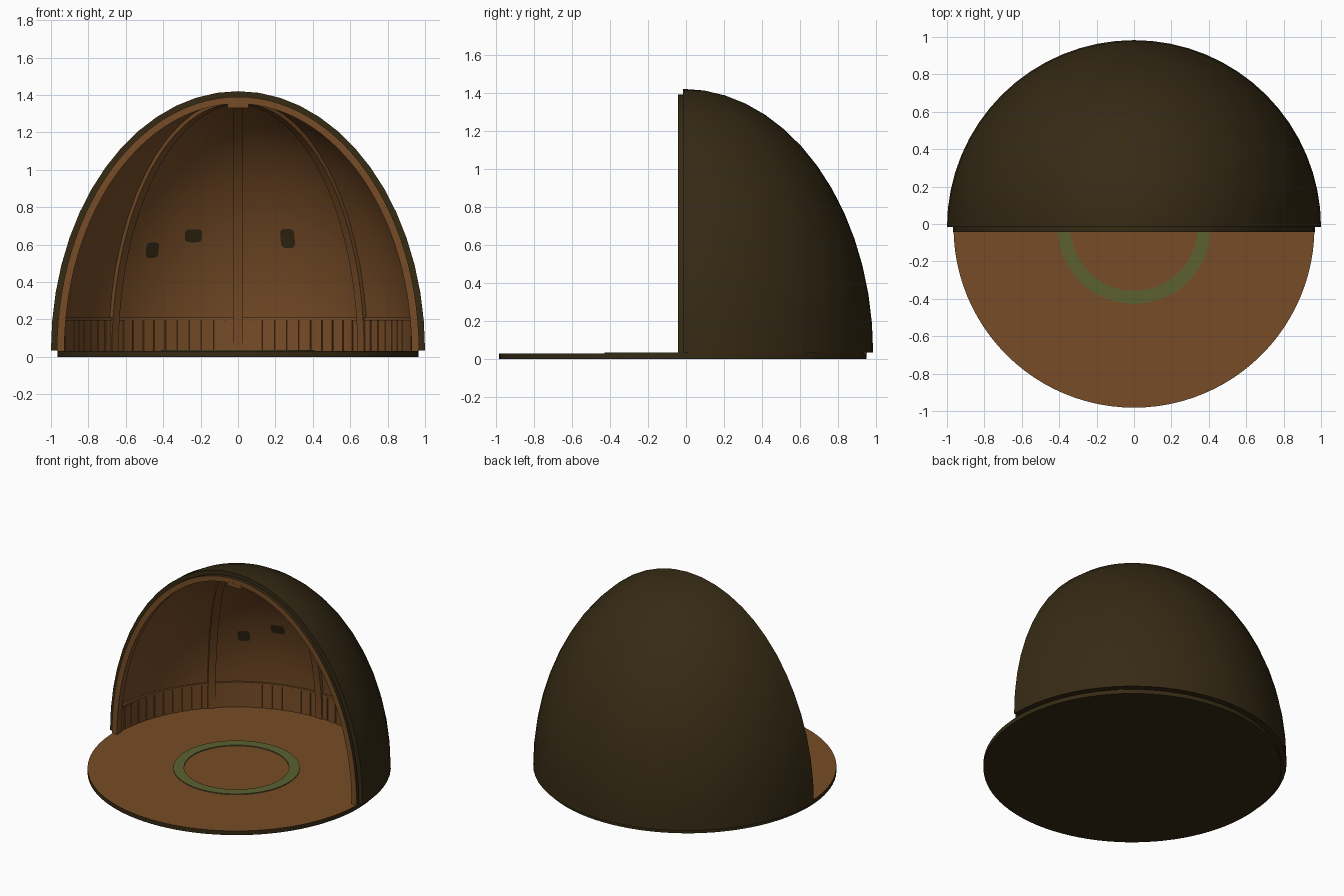
import bpy, bmesh, math
from math import sin, cos, pi

if "Cube" in bpy.data.objects:
    bpy.data.objects.remove(bpy.data.objects["Cube"])

Y0, Z0 = -0.017, 0.035      # centre of the dome plan, springing height


def material(name, rgb):
    m = bpy.data.materials.new(name)
    m.diffuse_color = (*rgb, 1)
    m.use_nodes = True
    m.node_tree.nodes["Principled BSDF"].inputs["Base Color"].default_value = m.diffuse_color
    return m


DARK = material("dark olive", (0.036, 0.023, 0.007))
BROWN = material("wood brown", (0.185, 0.073, 0.020))
GREEN = material("moss green", (0.105, 0.120, 0.030))


def finish(bm, name, mats, smooth=None, recalc=True):
    if recalc:
        bmesh.ops.recalc_face_normals(bm, faces=bm.faces)
    me = bpy.data.meshes.new(name)
    bm.to_mesh(me)
    bm.free()
    for m in mats:
        me.materials.append(m)
    ob = bpy.data.objects.new(name, me)
    bpy.context.collection.objects.link(ob)
    if smooth:
        bpy.context.view_layer.objects.active = ob
        ob.select_set(True)
        bpy.ops.object.shade_smooth_by_angle(angle=math.radians(smooth))
        ob.select_set(False)
    return ob


def egg(theta, phi, r, h):
    """Point on the half-ellipsoid with radius r and height h."""
    return (r * cos(theta) * cos(phi), Y0 + r * sin(theta) * cos(phi), Z0 + h * sin(phi))


# Half dome: dark outside and cut edge, brown lining
SEG, RINGS = 32, 14
bm = bmesh.new()
skins = []
for r, h in ((1.0, 1.385), (0.955, 1.34)):
    skin = [[bm.verts.new(egg(pi * i / SEG, pi / 2 * j / RINGS, r, h)) for i in range(SEG + 1)]
            for j in range(RINGS)]
    skin.append([bm.verts.new(egg(0, pi / 2, r, h))] * (SEG + 1))
    skins.append(skin)
for k, skin in enumerate(skins):
    for j in range(RINGS):
        for i in range(SEG):
            quad = [skin[j][i], skin[j][i + 1], skin[j + 1][i + 1], skin[j + 1][i]]
            f = bm.faces.new(list(dict.fromkeys(quad)))
            f.material_index = k
a, b = skins
for i in range(SEG):
    bm.faces.new((a[0][i], b[0][i], b[0][i + 1], a[0][i + 1]))
for i in (0, SEG):
    for j in range(RINGS):
        bm.faces.new((a[j][i], a[j + 1][i], b[j + 1][i], b[j][i]))
finish(bm, "dome_shell", [DARK, BROWN], 40)


# Arched ribs: box section swept up the lining, dark on the outer side
def rib(theta, name):
    bm = bmesh.new()
    side = (-sin(theta), cos(theta))
    n, prev = 28, None
    for j in range(n + 1):
        phi = pi / 2 * j / n
        ring = []
        for r, h, w in ((0.968, 1.355, -1), (0.968, 1.355, 1), (0.928, 1.318, 1), (0.928, 1.318, -1)):
            x, y, z = egg(theta, phi, r, h)
            ring.append(bm.verts.new((x + side[0] * w * 0.025, y + side[1] * w * 0.025,
                                      z if j else 0.03)))
        if prev:
            for k in range(4):
                f = bm.faces.new((prev[k], prev[(k + 1) % 4], ring[(k + 1) % 4], ring[k]))
                f.material_index = 0 if k == 0 else 1
        else:
            bm.faces.new(ring)
        prev = ring
    bm.faces.new(prev).material_index = 1
    finish(bm, name, [DARK, BROWN], 35)


for k in range(5):
    rib(pi * k / 4, f"arch_rib_{k + 1}")


# Curved block between two angles
def sector(bm, t0, t1, r0, r1, z0, z1, n=1):
    prev = None
    for i in range(n + 1):
        t = t0 + (t1 - t0) * i / n
        ring = [bm.verts.new((r * cos(t), Y0 + r * sin(t), z))
                for r, z in ((r0, z0), (r1, z0), (r1, z1), (r0, z1))]
        if prev:
            for k in range(4):
                bm.faces.new((prev[k], prev[(k + 1) % 4], ring[(k + 1) % 4], ring[k]))
        else:
            bm.faces.new(ring)
        prev = ring
    bm.faces.new(prev)


# Wainscot planks and trim rail
bm = bmesh.new()
N = 44
for i in range(N):
    gap = 0.004
    sector(bm, pi * i / N + gap, pi * (i + 1) / N - gap, 0.936, 0.954, 0.03, 0.197)
finish(bm, "wainscot_planks", [BROWN])
bm = bmesh.new()
sector(bm, 0, pi, 0.944, 0.954, 0.03, 0.197, 48)
finish(bm, "wainscot_backing", [BROWN], 35)
bm = bmesh.new()
sector(bm, 0, pi, 0.930, 0.954, 0.195, 0.21, 48)
finish(bm, "wainscot_rail", [BROWN], 35)

# Half-round hub where the ribs meet
bm = bmesh.new()
pts = [(0.055, Y0 - 0.026), *[(0.055 * cos(pi * i / 12), Y0 + 0.055 * sin(pi * i / 12)) for i in range(13)],
       (-0.055, Y0 - 0.026)]
f = bm.faces.new([bm.verts.new((x, y, 1.33)) for x, y in pts])
up = bmesh.ops.extrude_face_region(bm, geom=[f])["geom"]
bmesh.ops.translate(bm, vec=(0, 0, 0.03), verts=[v for v in up if isinstance(v, bmesh.types.BMVert)])
finish(bm, "rib_hub", [BROWN], 35)

# Floor disc: brown top, dark edge and underside
bm = bmesh.new()
bmesh.ops.create_cone(bm, cap_ends=True, segments=96, radius1=0.965, radius2=0.965, depth=0.03)
bmesh.ops.translate(bm, vec=(0, Y0, 0.015), verts=bm.verts)
bm.normal_update()
for f in bm.faces:
    f.material_index = 1 if f.normal.z > 0.5 else 0
finish(bm, "floor_disc", [DARK, BROWN], 35)

# Green ring on the floor
bm = bmesh.new()
sector(bm, 0, 2 * pi, 0.34, 0.41, 0.029, 0.036, 64)
finish(bm, "floor_ring", [GREEN], 35)


# Dark rounded patches on the lining
def patch(x0, z0, hw, hh, tilt, name):
    bm = bmesh.new()
    ring = []
    for i in range(24):
        t = 2 * pi * i / 24
        u = hw * math.copysign(abs(cos(t)) ** 0.5, cos(t))
        v = hh * math.copysign(abs(sin(t)) ** 0.5, sin(t))
        x, z = x0 + u + tilt * v, z0 + v
        y = Y0 + 0.948 * math.sqrt(1 - (x / 0.948) ** 2 - ((z - Z0) / 1.333) ** 2)
        ring.append(bm.verts.new((x, y, z)))
    y = Y0 + 0.948 * math.sqrt(1 - (x0 / 0.948) ** 2 - ((z0 - Z0) / 1.333) ** 2)
    c = bm.verts.new((x0, y, z0))
    for i in range(24):
        bm.faces.new((c, ring[i], ring[(i + 1) % 24]))
    finish(bm, name, [DARK], recalc=False)


patch(-0.458, 0.57, 0.034, 0.041, 0.1, "wall_patch_left")
patch(-0.238, 0.647, 0.046, 0.035, 0.05, "wall_patch_middle")
patch(0.265, 0.632, 0.038, 0.051, -0.08, "wall_patch_right")
